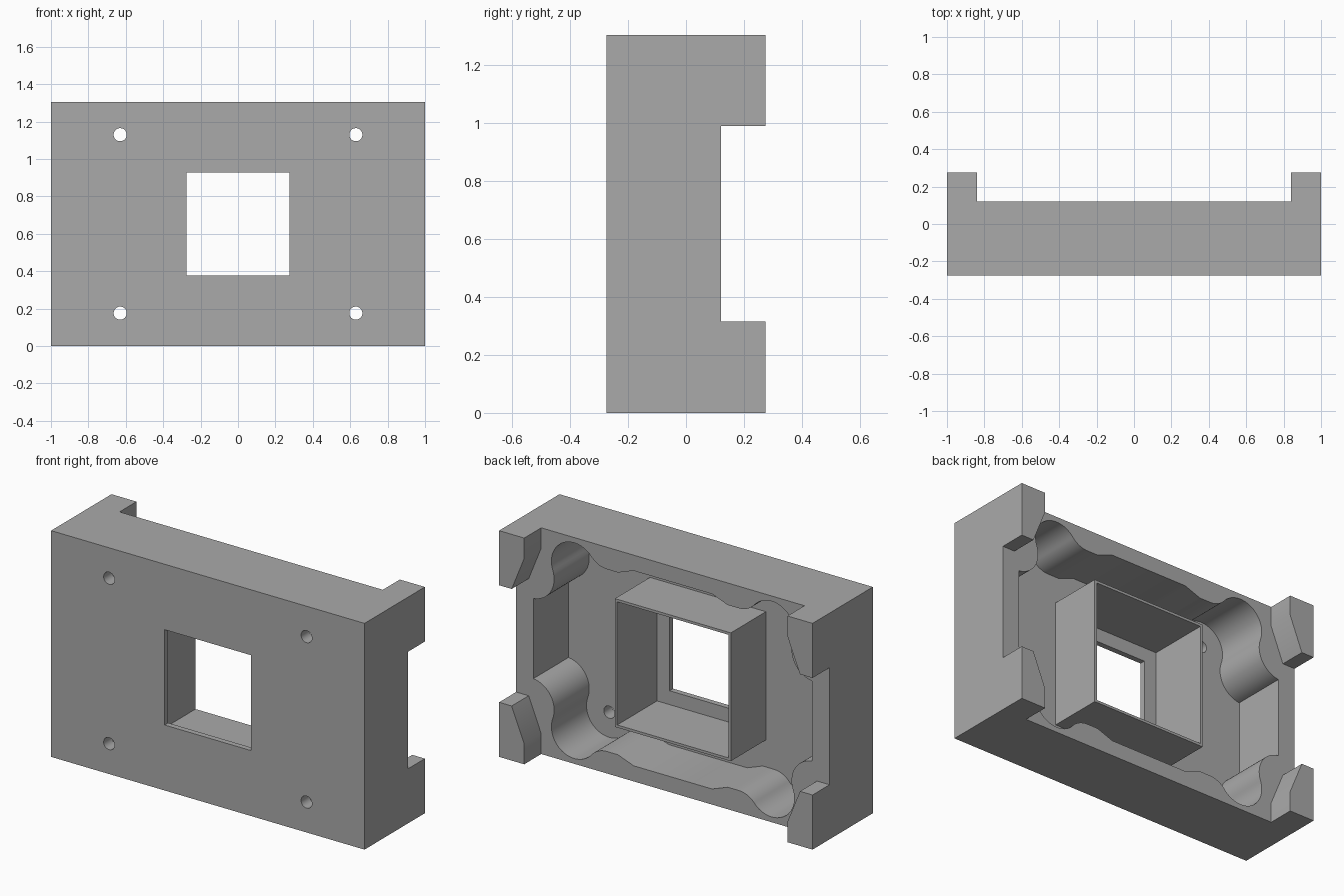
import bpy
import bmesh
from math import atan2, cos, hypot, pi, radians, sin

MID = 0.6525                       # height of the centre line
FRONT, FLOOR, RIM, BACK = -0.275, -0.20, 0.12, 0.275

if "Cube" in bpy.data.objects:
    bpy.data.objects.remove(bpy.data.objects["Cube"])

grey = bpy.data.materials.new("plain grey")
grey.use_nodes = True
grey.diffuse_color = (0.4, 0.4, 0.4, 1)
grey.node_tree.nodes["Principled BSDF"].inputs["Base Color"].default_value = grey.diffuse_color


def prism(name, outline, y0, y1):
    """Extrude an (x, height from centre line) outline along y."""
    bm = bmesh.new()
    face = bm.faces.new([bm.verts.new((x, y0, MID + w)) for x, w in outline])
    new = bmesh.ops.extrude_face_region(bm, geom=[face])["geom"]
    bmesh.ops.translate(bm, vec=(0, y1 - y0, 0),
                        verts=[v for v in new if isinstance(v, bmesh.types.BMVert)])
    bmesh.ops.recalc_face_normals(bm, faces=bm.faces)
    mesh = bpy.data.meshes.new(name)
    bm.to_mesh(mesh)
    bm.free()
    mesh.materials.append(grey)
    obj = bpy.data.objects.new(name, mesh)
    bpy.context.collection.objects.link(obj)
    return obj


def four_way(quarter):
    """Mirror a quarter outline, running from top to side, into a closed loop."""
    flip = quarter[::-1]
    return (quarter + [(x, -w) for x, w in flip]
            + [(-x, -w) for x, w in quarter] + [(-x, w) for x, w in flip])


def rect(x, w):
    return [(x, w), (x, -w), (-x, -w), (-x, w)]


def arc(centre, r, a0, a1, steps=16):
    return [(centre[0] + r * cos(a0 + (a1 - a0) * i / steps),
             centre[1] + r * sin(a0 + (a1 - a0) * i / steps)) for i in range(steps + 1)]


def combine(target, tool, operation):
    bpy.context.view_layer.objects.active = target
    mod = target.modifiers.new(operation.lower(), "BOOLEAN")
    mod.operation, mod.solver, mod.object = operation, "EXACT", tool
    bpy.ops.object.modifier_apply(modifier=mod.name)
    bpy.data.objects.remove(tool)


# Pocket outline: screw lobes blended into the top and side walls
lobe, lobe_r = (0.63, 0.477), 0.145
top_c, side_c = (0.42, 0.6575), (0.905, 0.3775)


def blend(c):
    """Radius of a blend touching the lobe, and its direction to the lobe."""
    dx, dw = lobe[0] - c[0], lobe[1] - c[1]
    return hypot(dx, dw) - lobe_r, atan2(dw, dx)


top_r, top_a = blend(top_c)
side_r, side_a = blend(side_c)
pocket = [(0.25, 0.5625), (0.35, top_c[1] - top_r)]
pocket += arc(top_c, top_r, -pi / 2, top_a)
pocket += arc(lobe, lobe_r, top_a + pi, side_a - pi, 28)[1:]
pocket += arc(side_c, side_r, side_a, radians(264))[1:]

# Solid block, opened at the back so that four corner posts remain
housing = prism("housing", rect(1, MID), FRONT, BACK)
opening = four_way([(0.84, 0.8), (0.84, 0.535), (0.92, 0.3375), (1.2, 0.3375)])
combine(housing, prism("back_opening", opening, RIM, 0.5), "DIFFERENCE")
combine(housing, prism("pocket", four_way(pocket), FLOOR, 0.4), "DIFFERENCE")

# Square sleeve standing on the pocket floor, with a window in the front
combine(housing, prism("sleeve", rect(0.37, 0.37), -0.25, RIM), "UNION")
combine(housing, prism("sleeve_bore", rect(0.355, 0.355), -0.243, 0.4), "DIFFERENCE")
combine(housing, prism("window", rect(0.275, 0.275), -0.4, 0), "DIFFERENCE")

# Screw holes through the front plate
for sx in (-1, 1):
    for sw in (-1, 1):
        hole = arc((sx * lobe[0], sw * lobe[1]), 0.035, 0, 2 * pi, 32)[:-1]
        combine(housing, prism("screw_hole", hole, -0.4, 0), "DIFFERENCE")

bpy.ops.object.select_all(action="DESELECT")
housing.select_set(True)
bpy.context.view_layer.objects.active = housing
bpy.ops.object.shade_smooth_by_angle(angle=radians(25))
